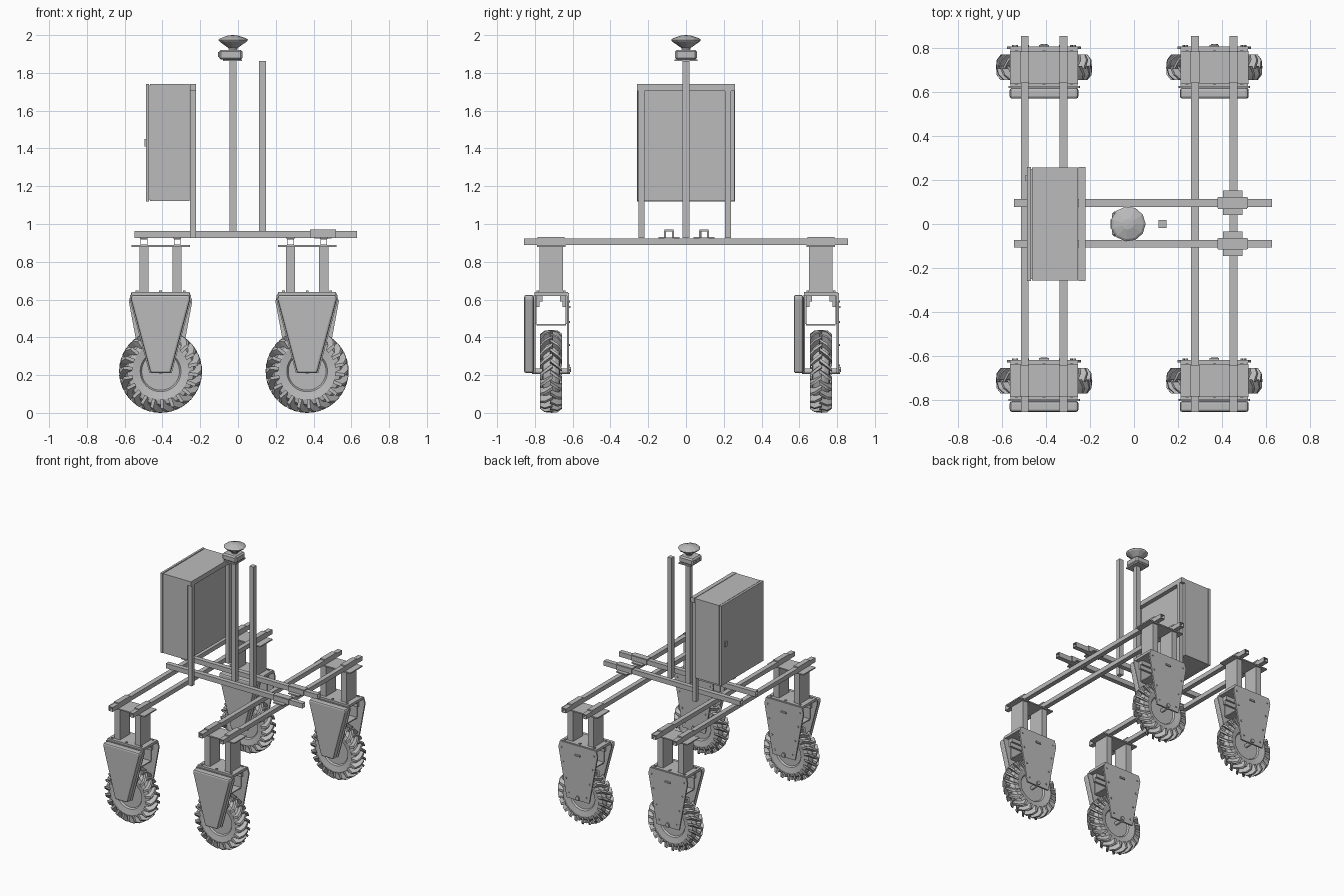
import bpy, bmesh, math
from mathutils import Matrix, Vector

cube = bpy.data.objects.get("Cube")
if cube:
    bpy.data.objects.remove(cube, do_unlink=True)

grey = bpy.data.materials.new("plain_grey")
grey.use_nodes = True
colour = (0.5, 0.5, 0.5, 1)
grey.diffuse_color = colour
grey.node_tree.nodes["Principled BSDF"].inputs["Base Color"].default_value = colour


def finish(name, bm):
    bmesh.ops.recalc_face_normals(bm, faces=bm.faces[:])
    mesh = bpy.data.meshes.new(name)
    bm.to_mesh(mesh)
    bm.free()
    mesh.materials.append(grey)
    obj = bpy.data.objects.new(name, mesh)
    bpy.context.collection.objects.link(obj)
    return obj


def box(name, x, y, z, open_axis=None):
    """Box from (min, max) ranges; an open axis makes it a hollow tube."""
    bm = bmesh.new()
    bmesh.ops.create_cube(bm, size=1)
    for v in bm.verts:
        v.co = Vector([r[0] + (c + 0.5) * (r[1] - r[0]) for c, r in zip(v.co, (x, y, z))])
    if open_axis is not None:
        bm.normal_update()
        ends = [f for f in bm.faces if abs(f.normal[open_axis]) > 0.9]
        bmesh.ops.delete(bm, geom=ends, context='FACES_ONLY')
    obj = finish(name, bm)
    if open_axis is not None:
        wall = obj.modifiers.new("wall", 'SOLIDIFY')
        wall.thickness = 0.004
    return obj


def mid(c, half):
    return (c - half, c + half)


def plate(name, half_outline, cx, y, bevel=0):
    """Symmetric (half width, height) outline in xz, extruded along y."""
    pts = [(w, z) for w, z in half_outline] + [(-w, z) for w, z in reversed(half_outline)]
    bm = bmesh.new()
    face = bm.faces.new([bm.verts.new((cx + px, y[0], pz)) for px, pz in pts])
    geom = bmesh.ops.extrude_face_region(bm, geom=[face])["geom"]
    for v in geom:
        if isinstance(v, bmesh.types.BMVert):
            v.co.y = y[1]
    obj = finish(name, bm)
    if bevel:
        mod = obj.modifiers.new("edge", 'BEVEL')
        mod.width = bevel
        mod.segments = 2
    return obj


def lathe(name, profile, centre, along_y=False, steps=40):
    """Spin a (radius, height) profile around z, or around y."""
    bm = bmesh.new()
    verts = [bm.verts.new((r, 0, h)) for r, h in profile]
    edges = [bm.edges.new(pair) for pair in zip(verts, verts[1:])]
    bmesh.ops.spin(bm, geom=verts + edges, axis=(0, 0, 1), cent=(0, 0, 0),
                   angle=math.tau, steps=steps)
    bmesh.ops.remove_doubles(bm, verts=bm.verts[:], dist=0.0002)
    turn = Matrix.Rotation(math.pi / 2, 4, 'X') if along_y else Matrix()
    bmesh.ops.transform(bm, matrix=Matrix.Translation(centre) @ turn, verts=bm.verts[:])
    return finish(name, bm)


def rod(name, r, length, centre, steps=8):
    h = length / 2
    return lathe(name, [(0, -h), (r, -h), (r, h), (0, h)], centre, True, steps)


def tread(name, centre, count=22):
    """Slanted lugs, alternating on both halves of the tyre."""
    bm = bmesh.new()
    step = math.tau / count
    for side in (-1, 1):
        for i in range(count):
            a0 = (i + (0.5 if side > 0 else 0)) * step
            rings = []
            for y, shift, low, high in ((-0.006, 0, 0.18, 0.22), (0.034, 0.14, 0.175, 0.217),
                                        (0.058, 0.24, 0.15, 0.198)):
                quad = []
                for r, da in ((low, -0.06), (low, 0.06), (high, 0.04), (high, -0.04)):
                    a = a0 + shift + da
                    quad.append(bm.verts.new((r * math.sin(a), side * y, r * math.cos(a))))
                rings.append(quad)
            for q0, q1 in zip(rings, rings[1:]):
                for k in range(4):
                    n = (k + 1) % 4
                    bm.faces.new((q0[k], q0[n], q1[n], q1[k]))
            bm.faces.new(rings[0])
            bm.faces.new(rings[-1])
    bmesh.ops.translate(bm, vec=centre, verts=bm.verts[:])
    return finish(name, bm)


TYRE = [(0, 0.028), (0.1, 0.028), (0.108, 0.04), (0.15, 0.048), (0.175, 0.042), (0.188, 0.02)]
TYRE += [(r, -h) for r, h in reversed(TYRE)]
COVER = [(0.155, 0.625), (0.157, 0.6), (0.053, 0.21)]
GUARD = [(0.155, 0.635), (0.168, 0.59), (0.097, 0.21)]


def wheel_unit(tag, cx, cy):
    hub = (cx, cy, 0.22)
    lathe(tag + "_tyre", TYRE, hub, True)
    tread(tag + "_tread", hub)
    rod(tag + "_axle", 0.014, 0.2, hub, 12)
    # Fork: front cover, inner plate and rear guard
    plate(tag + "_fork_cover", COVER, cx, (cy - 0.143, cy - 0.093), 0.012)
    plate(tag + "_fork_inner_plate", [(w + 0.006, z) for w, z in COVER], cx,
          (cy - 0.093, cy - 0.084))
    plate(tag + "_fork_guard", GUARD, cx, (cy + 0.083, cy + 0.095))
    for s in (-1, 1):
        for w, z in ((0.14, 0.59), (0.125, 0.48), (0.1, 0.36), (0.075, 0.25)):
            rod(tag + "_guard_bolt", 0.006, 0.008, (cx + s * w, cy + 0.097, z), 6)
    rod(tag + "_axle_nut", 0.016, 0.012, (cx, cy + 0.1, 0.23), 6)
    box(tag + "_guard_handle", mid(cx, 0.022), (cy + 0.095, cy + 0.103), mid(0.56, 0.006))
    # Open drive housing under the fork head
    box(tag + "_housing_floor", mid(cx, 0.105), mid(cy, 0.078), (0.462, 0.47))
    for s in (-1, 1):
        box(tag + "_housing_wall", mid(cx, 0.105), mid(cy + s * 0.081, 0.004), (0.47, 0.62))
        box(tag + "_corner_bracket", mid(cx, 0.12), mid(cy + s * 0.063, 0.017), (0.59, 0.62))
        box(tag + "_lower_bracket", mid(cx, 0.12), mid(cy + s * 0.07, 0.009), (0.56, 0.59))
    box(tag + "_fork_head", mid(cx, 0.153), mid(cy, 0.088), (0.62, 0.64))
    for sx in (-1, 0, 1):
        for sy in (-1, 1):
            box(tag + "_head_bolt", mid(cx + sx * 0.125, 0.007), mid(cy + sy * 0.07, 0.007),
                (0.64, 0.647))
    # Twin legs with top plate and beam clamps
    for s in (-1, 1):
        lx = cx + s * 0.088
        box(tag + "_leg", mid(lx, 0.024), mid(cy, 0.062), (0.64, 0.88))
        box(tag + "_beam_clamp", mid(lx, 0.02), mid(cy, 0.072), (0.921, 0.931))
    box(tag + "_leg_plate", mid(cx, 0.155), mid(cy, 0.075), (0.879, 0.888))


for side, cx in (("right", -0.41), ("left", 0.366)):
    for end, cy in (("front", -0.714), ("rear", 0.714)):
        wheel_unit(end + "_" + side, cx, cy)
    # Long hollow beams
    for s in (-1, 1):
        box(side + "_beam", mid(cx + s * 0.088, 0.018), (-0.857, 0.857), (0.888, 0.922), 1)

# Hollow cross bars with hat-shaped saddles
for cy in (-0.09, 0.096):
    box("cross_bar", (-0.547, 0.63), mid(cy, 0.018), (0.925, 0.962), 0)
    box("saddle_top", mid(0.45, 0.07), mid(cy, 0.024), (0.962, 0.97))
    for s in (-1, 1):
        box("saddle_side", mid(0.45, 0.066), mid(cy + s * 0.023, 0.004), (0.925, 0.965))
        box("saddle_foot", mid(0.45, 0.045), mid(cy + s * 0.04, 0.016), (0.922, 0.93))

# Cabinet with door on its outer side
box("cabinet", (-0.465, -0.256), mid(0, 0.257), (1.122, 1.74))
box("cabinet_door", (-0.487, -0.47), mid(0, 0.259), (1.12, 1.742))
box("door_seal", (-0.471, -0.464), mid(0, 0.25), (1.13, 1.732))
box("door_latch", (-0.496, -0.486), mid(0.21, 0.012), mid(1.43, 0.02))

# Cabinet rack
for cy in (-0.235, 0.222):
    box("rack_post", (-0.254, -0.222), mid(cy, 0.016), (0.925, 1.705))
box("rack_top_rail", (-0.254, -0.222), mid(0, 0.259), (1.705, 1.742))

# Masts
box("main_mast", mid(-0.027, 0.018), mid(0, 0.018), (0.925, 1.87))
box("side_mast", mid(0.13, 0.018), mid(0, 0.018), (0.925, 1.863))

# Sensor and antenna on the main mast
box("sensor_base", mid(-0.03, 0.05), mid(0, 0.062), (1.862, 1.872))
body = box("sensor_body", mid(-0.038, 0.062), mid(0, 0.058), (1.87, 1.922))
body.modifiers.new("edge", 'BEVEL').width = 0.01
box("sensor_lens", (-0.106, -0.098), mid(0, 0.02), (1.885, 1.91))
lathe("antenna", [(0, 1.92), (0.022, 1.92), (0.025, 1.932), (0.074, 1.966), (0.08, 1.975),
                  (0.07, 1.983), (0.025, 1.998), (0, 2.0)], (-0.027, 0, 0), steps=11)
